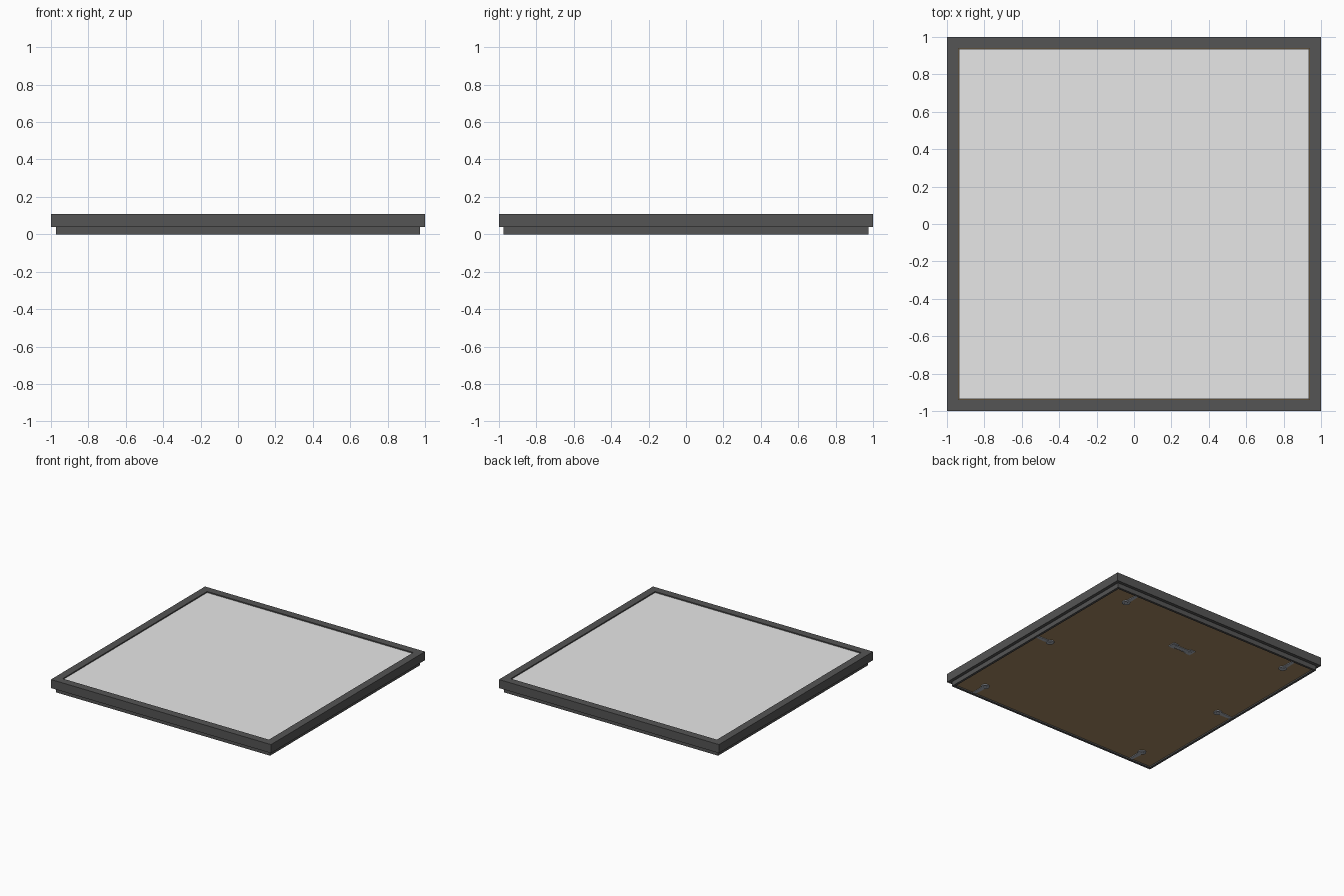
import bpy, bmesh
from math import radians
from mathutils import Matrix

if "Cube" in bpy.data.objects:
    bpy.data.objects.remove(bpy.data.objects["Cube"], do_unlink=True)


def material(name, rgb):
    m = bpy.data.materials.new(name)
    m.use_nodes = True
    m.diffuse_color = (*rgb, 1)
    m.node_tree.nodes["Principled BSDF"].inputs["Base Color"].default_value = (*rgb, 1)
    return m


FRAME = material("charcoal frame", (0.09, 0.09, 0.09))
PANEL = material("pale grey panel", (0.8, 0.8, 0.8))
BOARD = material("brown backing", (0.38, 0.25, 0.125))
STEEL = material("steel fittings", (0.42, 0.45, 0.5))


def finish(name, bm, mat):
    bmesh.ops.recalc_face_normals(bm, faces=bm.faces)
    mesh = bpy.data.meshes.new(name)
    bm.to_mesh(mesh)
    bm.free()
    mesh.materials.append(mat)
    obj = bpy.data.objects.new(name, mesh)
    bpy.context.collection.objects.link(obj)
    return obj


def add_box(bm, centre, size):
    bmesh.ops.create_cube(bm, size=1, matrix=Matrix.Translation(centre) @ Matrix.Diagonal((*size, 1)))


def add_disc(bm, centre, radius, height, sides=16):
    bmesh.ops.create_cone(bm, cap_ends=True, segments=sides, radius1=radius, radius2=radius,
                          depth=height, matrix=Matrix.Translation(centre))


def box(name, centre, size, mat):
    bm = bmesh.new()
    add_box(bm, centre, size)
    return finish(name, bm, mat)


# Mitred frame: one stepped moulding profile swept around a square
profile = [(1, 0.108), (1, 0.038), (0.974, 0.038), (0.974, 0), (0.955, 0),
           (0.955, 0.09), (0.937, 0.09), (0.937, 0.108)]
bm = bmesh.new()
rings = [[bm.verts.new((sx * r, sy * r, z)) for r, z in profile]
         for sx, sy in ((1, 1), (-1, 1), (-1, -1), (1, -1))]
for i in range(4):
    a, b = rings[i], rings[(i + 1) % 4]
    for j in range(len(profile)):
        k = (j + 1) % len(profile)
        bm.faces.new((a[j], a[k], b[k], b[j]))
finish("frame", bm, FRAME)

# Front panel and backing board held inside the rebate
box("front_panel", (0, 0, 0.084), (1.873, 1.873, 0.03), PANEL)
box("backing_board", (0, 0, 0.031), (1.909, 1.909, 0.04), BOARD)


# Turn buttons: tapered tab reaching over the rim, with a round pivot
def turn_button(name, x, y, angle):
    bm = bmesh.new()
    add_box(bm, (0.025, 0, 0.008), (0.15, 0.04, 0.005))
    for v in bm.verts:
        if v.co.x > 0:
            v.co.y *= 0.6
    add_disc(bm, (-0.035, 0, 0.008), 0.032, 0.007)
    add_disc(bm, (-0.035, 0, 0.005), 0.014, 0.008, 10)
    bm.transform(Matrix.Translation((x, y, 0)) @ Matrix.Rotation(radians(angle), 4, 'Z'))
    finish(name, bm, STEEL)


for side, s in (("left", 1), ("right", -1)):
    turn_button(side + "_button", s * 0.86, 0, 90 - s * 90)
    turn_button(side + "_back_button", s * 0.77, 0.86, 90)
    turn_button(side + "_front_button", s * 0.77, -0.86, -90)

# Hanger: toothed bar with a screw plate at each end
bm = bmesh.new()
add_box(bm, (0, 0.56, 0.006), (0.15, 0.036, 0.005))
for s in (-1, 1):
    add_box(bm, (s * 0.08, 0.56, 0.009), (0.05, 0.065, 0.006))
    add_disc(bm, (s * 0.08, 0.56, 0.006), 0.014, 0.008, 10)
for i in range(7):
    add_box(bm, (-0.045 + i * 0.015, 0.54, 0.006), (0.007, 0.01, 0.005))
finish("hanger", bm, STEEL)
